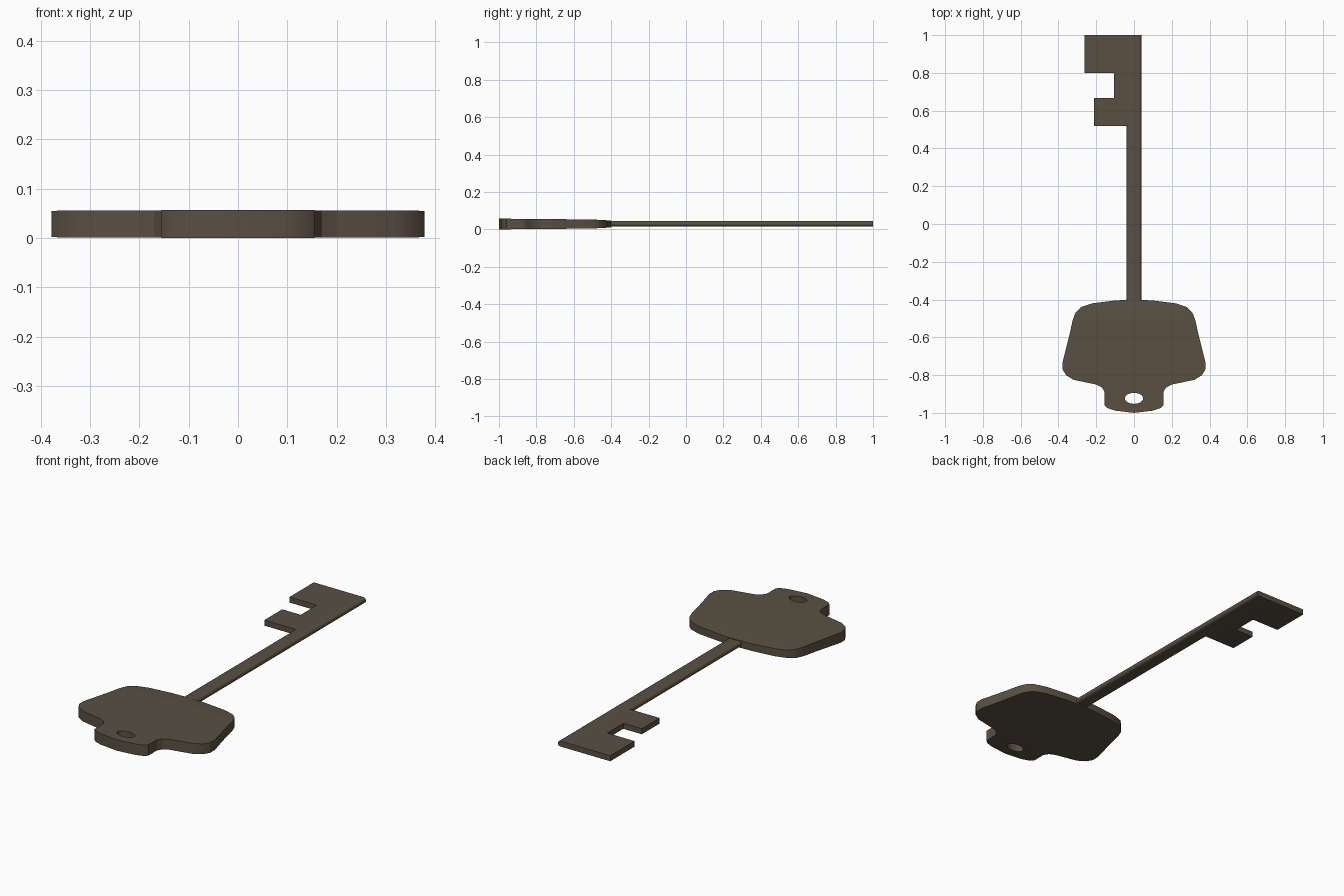
import bpy, bmesh
from math import cos, sin, pi

if "Cube" in bpy.data.objects:
    bpy.data.objects.remove(bpy.data.objects["Cube"])

MID = 0.03  # mid-plane height of the key

metal = bpy.data.materials.new("dark_bronze")
metal.diffuse_color = (0.10, 0.08, 0.055, 1)
metal.use_nodes = True
metal.node_tree.nodes["Principled BSDF"].inputs["Base Color"].default_value = metal.diffuse_color


def plate(name, loops, half):
    """Flat filled outline (later loops are holes) with thickness 2*half."""
    cu = bpy.data.curves.new(name + "_curve", 'CURVE')
    cu.dimensions, cu.fill_mode, cu.extrude = '2D', 'BOTH', half
    for pts in loops:
        s = cu.splines.new('POLY')
        s.points.add(len(pts) - 1)
        for p, (x, y) in zip(s.points, pts):
            p.co = (x, y, 0, 1)
        s.use_cyclic_u = True
    tmp = bpy.data.objects.new(name + "_tmp", cu)
    bpy.context.collection.objects.link(tmp)
    deps = bpy.context.evaluated_depsgraph_get()
    me = bpy.data.meshes.new_from_object(tmp.evaluated_get(deps))
    bpy.data.objects.remove(tmp)
    bm = bmesh.new()
    bm.from_mesh(me)
    bmesh.ops.remove_doubles(bm, verts=bm.verts, dist=1e-5)
    return bm


def finish(name, bm, smooth=None):
    bmesh.ops.recalc_face_normals(bm, faces=bm.faces)
    me = bpy.data.meshes.new(name)
    bm.to_mesh(me)
    bm.free()
    me.materials.append(metal)
    ob = bpy.data.objects.new(name, me)
    bpy.context.collection.objects.link(ob)
    bpy.ops.object.select_all(action='DESELECT')
    ob.select_set(True)
    bpy.context.view_layer.objects.active = ob
    bpy.ops.object.shade_smooth_by_angle(angle=pi / 6)
    return ob


# Bow: mirrored outline with a ring hole, thinning towards the shaft
side = [(0.10, -0.405), (0.22, -0.42), (0.28, -0.44), (0.31, -0.47),
        (0.325, -0.51), (0.34, -0.58), (0.365, -0.68), (0.378, -0.73),
        (0.378, -0.77), (0.36, -0.80), (0.32, -0.825), (0.20, -0.85),
        (0.17, -0.865), (0.155, -0.89), (0.155, -0.96), (0.14, -0.975),
        (0.10, -0.988)]
outline = [(0, -0.40)] + side + [(0, -1.0)] + [(-x, y) for x, y in reversed(side)]
hole = [(0.048 * cos(i * pi / 12), -0.923 + 0.029 * sin(i * pi / 12)) for i in range(24)]
bm = plate("bow", [outline, hole], 1.0)

stations = [(-1.0, 0.0285), (-0.85, 0.0275), (-0.50, 0.024), (-0.40, 0.0185)]
for y, _ in stations[1:-1]:
    bmesh.ops.bisect_plane(bm, geom=bm.verts[:] + bm.edges[:] + bm.faces[:],
                           plane_co=(0, y, 0), plane_no=(0, 1, 0))
for v in bm.verts:
    for (y0, h0), (y1, h1) in zip(stations, stations[1:]):
        if y0 - 1e-4 <= v.co.y <= y1 + 1e-4:
            h = h0 + (h1 - h0) * (v.co.y - y0) / (y1 - y0)
            v.co.z = MID + (h if v.co.z > 0 else -h)
            break
for v in bm.verts:
    v.co.z -= MID - 0.0285
finish("bow", bm)
MID = 0.0295

# Shaft: flat bar with rounded sides, running from inside the bow to the tip
R, FLAT = 0.0145, 0.0245
bm = bmesh.new()
ring = []
for sx, start in ((1, -pi / 2), (-1, pi / 2)):
    for i in range(9):
        a = start + i * pi / 8
        ring.append(bm.verts.new((sx * FLAT + R * cos(a), -0.45, MID + R * sin(a))))
cap = bm.faces.new(ring)
ext = bmesh.ops.extrude_face_region(bm, geom=[cap], use_keep_orig=True)
for v in ext["geom"]:
    if isinstance(v, bmesh.types.BMVert):
        v.co.y = 1.0
finish("shaft", bm)

# Bit: two teeth with a notch, flush with the flat of the shaft
teeth = [(-FLAT, 1.0), (-0.263, 1.0), (-0.263, 0.80), (-0.105, 0.80),
         (-0.105, 0.667), (-0.212, 0.667), (-0.212, 0.52), (-FLAT, 0.52)]
bm = plate("bit", [teeth], R)
for v in bm.verts:
    v.co.z += MID
finish("bit", bm)
